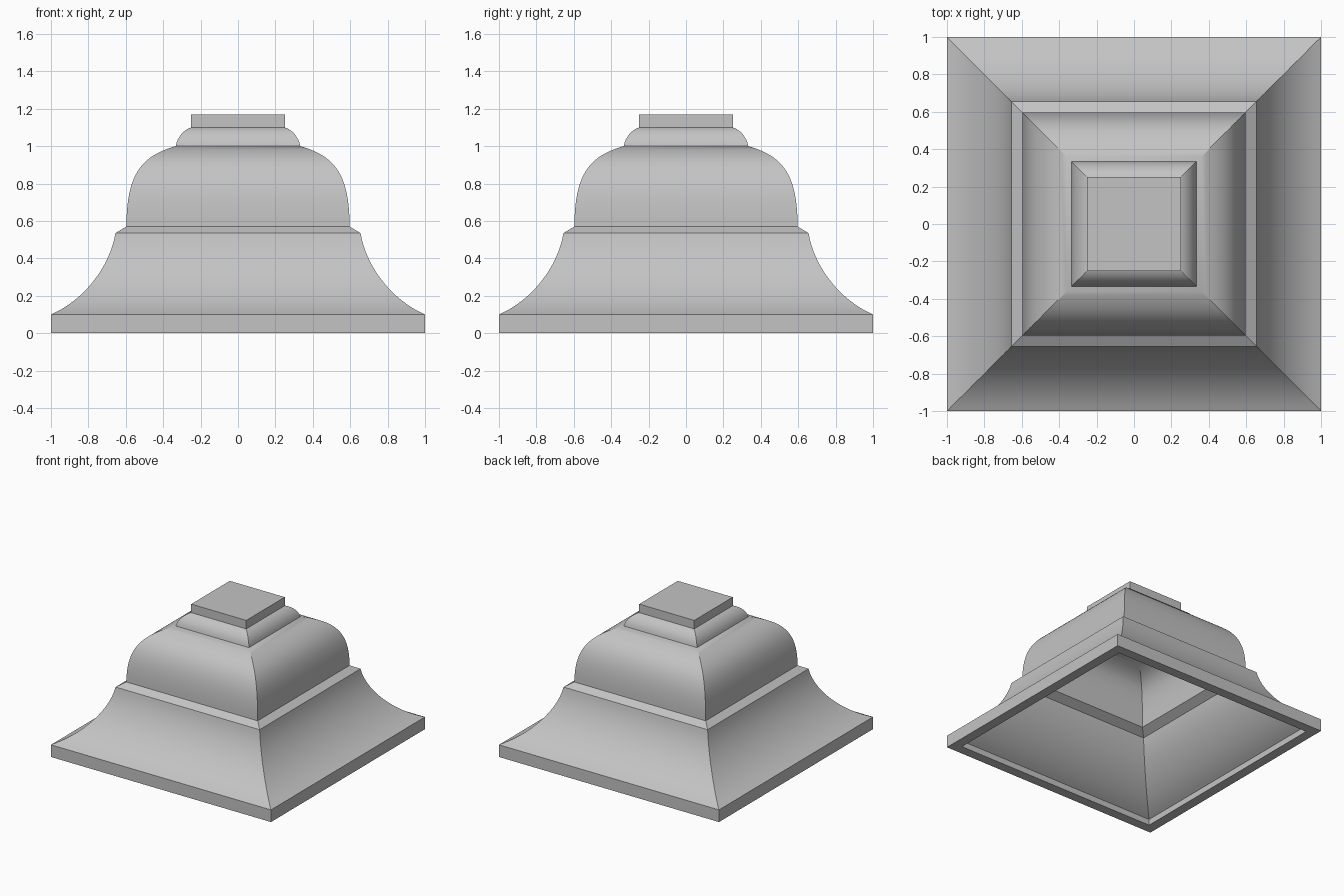
import bpy, bmesh, math
from mathutils import Vector

if "Cube" in bpy.data.objects:
    bpy.data.objects.remove(bpy.data.objects["Cube"])

WALL = 0.08

stone = bpy.data.materials.new("light_grey")
stone.diffuse_color = (0.55, 0.55, 0.55, 1)
stone.use_nodes = True
stone.node_tree.nodes["Principled BSDF"].inputs["Base Color"].default_value = stone.diffuse_color


def curve(p0, p1, p2, p3, n):
    """Points along a cubic curve, including both ends."""
    pts = []
    for i in range(n + 1):
        t = i / n
        s = 1 - t
        pts.append(Vector(p0) * s**3 + Vector(p1) * 3 * s * s * t
                   + Vector(p2) * 3 * s * t * t + Vector(p3) * t**3)
    return pts


def inset(pts, d):
    """Parallel copy of a rising profile, moved inwards by d with mitred corners."""
    out = []
    normals = []
    for a, b in zip(pts, pts[1:]):
        e = (b - a).normalized()
        normals.append(Vector((-e.y, e.x)))
    for i, p in enumerate(pts):
        n0 = normals[max(i - 1, 0)]
        n1 = normals[min(i, len(normals) - 1)]
        out.append(p + (n0 + n1) * d / (1 + n0.dot(n1)))
    return out


# Half profile (half width, height): base slab, flared skirt, ledge, bell, neck, cap
outer = [Vector((1, 0))]
outer += curve((1, 0.1), (0.83, 0.172), (0.687, 0.348), (0.655, 0.535), 16)
outer += curve((0.597, 0.57), (0.595, 0.85), (0.52, 0.945), (0.333, 1.0), 20)
outer += curve((0.333, 1.0), (0.325, 1.045), (0.295, 1.085), (0.25, 1.1), 8)[1:]
outer += [Vector((0.25, 1.17)), Vector((0, 1.17))]

inner = inset(outer, WALL)
outer.pop()
inner.pop()

# Square rings from the inside ceiling down, around the rim and up to the cap
bm = bmesh.new()
rings = []
for p in inner[::-1] + outer:
    rings.append([bm.verts.new((sx * p.x, sy * p.x, p.y))
                  for sx, sy in ((-1, -1), (1, -1), (1, 1), (-1, 1))])
for a, b in zip(rings, rings[1:]):
    for i in range(4):
        j = (i + 1) % 4
        bm.faces.new((a[i], a[j], b[j], b[i]))
bm.faces.new(rings[0][::-1])
bm.faces.new(rings[-1])
bmesh.ops.recalc_face_normals(bm, faces=bm.faces)

mesh = bpy.data.meshes.new("hollow_square_bell_cap")
bm.to_mesh(mesh)
bm.free()
mesh.materials.append(stone)
cap = bpy.data.objects.new("hollow_square_bell_cap", mesh)
bpy.context.collection.objects.link(cap)

# Smooth curves, sharp corners
bpy.context.view_layer.objects.active = cap
cap.select_set(True)
bpy.ops.object.shade_smooth_by_angle(angle=math.radians(25))
